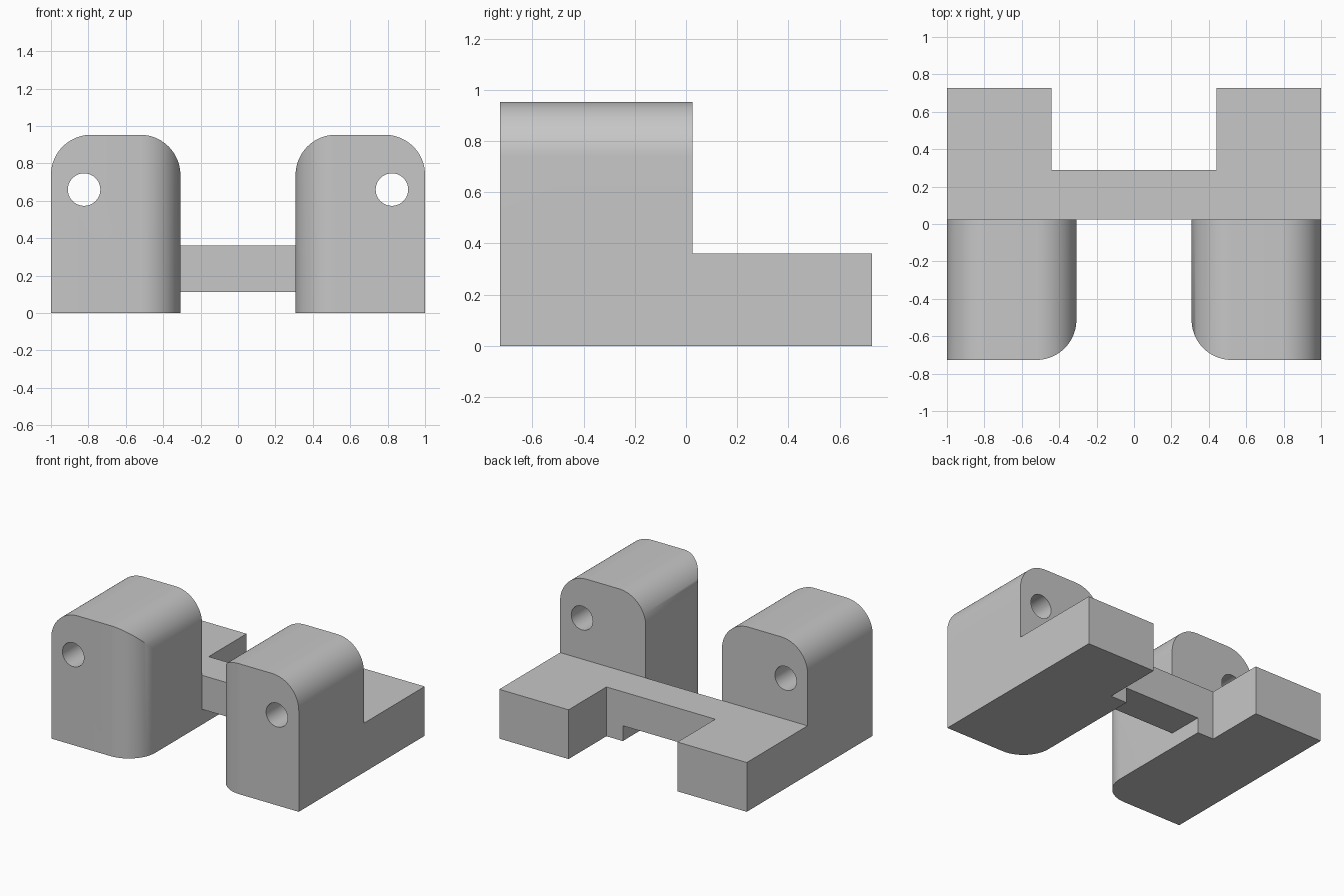
import bpy
import bmesh
from math import cos, sin, pi
from mathutils import Vector

cube = bpy.data.objects.get("Cube")
if cube:
    bpy.data.objects.remove(cube, do_unlink=True)

# Main dimensions
INNER, OUTER, NOTCH = 0.308, 1.0, 0.44
FRONT, STEP, BRIDGE_BACK, BACK = -0.727, 0.025, 0.29, 0.727
BASE_TOP, TOP, BRIDGE_BOTTOM = 0.36, 0.953, 0.112
RADIUS = 0.215
HOLE_X, HOLE_Z, HOLE_R = 0.823, 0.66, 0.087

grey = bpy.data.materials.new("light grey")
grey.use_nodes = True
colour = (0.57, 0.57, 0.57, 1)
grey.diffuse_color = colour
grey.node_tree.nodes["Principled BSDF"].inputs["Base Color"].default_value = colour


def arc(cx, cy, r, start, end, steps=20):
    angles = [start + (end - start) * i / steps for i in range(steps + 1)]
    return [(cx + r * cos(a), cy + r * sin(a)) for a in angles]


def extrude(name, outline, low, high, along_y=False):
    """Extrude a flat outline along z, or an upright one along y."""
    def place(u, v, w):
        return (u, w, v) if along_y else (u, v, w)
    bm = bmesh.new()
    face = bm.faces.new([bm.verts.new(place(u, v, low)) for u, v in outline])
    shift = Vector(place(0, 0, high - low))
    result = bmesh.ops.extrude_face_region(bm, geom=[face], use_keep_orig=True)
    moved = [g for g in result["geom"] if isinstance(g, bmesh.types.BMVert)]
    bmesh.ops.translate(bm, verts=moved, vec=shift)
    bmesh.ops.recalc_face_normals(bm, faces=bm.faces)
    mesh = bpy.data.meshes.new(name)
    bm.to_mesh(mesh)
    bm.free()
    mesh.materials.append(grey)
    obj = bpy.data.objects.new(name, mesh)
    bpy.context.collection.objects.link(obj)
    return obj


def rectangle(x1, y1, x2, y2):
    return [(x1, y1), (x2, y1), (x2, y2), (x1, y2)]


def apply(obj, mod):
    bpy.context.view_layer.objects.active = obj
    bpy.ops.object.modifier_apply(modifier=mod.name)


def combine(obj, tool, operation):
    tool.hide_render = True
    mod = obj.modifiers.new("combine", "BOOLEAN")
    mod.operation = operation
    mod.solver = "EXACT"
    mod.object = tool
    apply(obj, mod)
    bpy.data.objects.remove(tool, do_unlink=True)


# Side block in plan, rounded at its inner front edge
plan = arc(INNER + RADIUS, FRONT + RADIUS, RADIUS, pi, 1.5 * pi)
plan += [(OUTER, FRONT), (OUTER, BACK), (NOTCH, BACK),
         (NOTCH, BRIDGE_BACK), (INNER, BRIDGE_BACK)]
bracket = extrude("bracket_body", plan, 0, TOP + 0.1)

# Arched outline of the upright
arch = [(INNER - 0.1, -0.1), (OUTER + 0.1, -0.1)]
arch = [(INNER, 0), (OUTER, 0)]
arch += arc(OUTER - RADIUS, TOP - RADIUS, RADIUS, 0, pi / 2)
arch += arc(INNER + RADIUS, TOP - RADIUS, RADIUS, pi / 2, pi)
combine(bracket, extrude("arch_shape", arch, FRONT - 0.1, BACK + 0.1, True), "INTERSECT")

# Low rear foot
step = rectangle(0, STEP, OUTER + 0.2, BACK + 0.2)
combine(bracket, extrude("step_cutter", step, BASE_TOP, TOP + 0.2), "DIFFERENCE")

# Pin hole running front to back
circle = arc(HOLE_X, HOLE_Z, HOLE_R, 0, 2 * pi, 40)[:-1]
combine(bracket, extrude("hole_cutter", circle, FRONT - 0.2, BACK + 0.2, True), "DIFFERENCE")

# Matching block on the other side
mirror = bracket.modifiers.new("mirror", "MIRROR")
apply(bracket, mirror)

# Bridge joining both blocks
span = rectangle(-NOTCH + 0.05, STEP, NOTCH - 0.05, BRIDGE_BACK)
combine(bracket, extrude("bridge", span, BRIDGE_BOTTOM, BASE_TOP), "UNION")

bpy.ops.object.select_all(action="DESELECT")
bracket.select_set(True)
bpy.context.view_layer.objects.active = bracket
bpy.ops.object.shade_smooth_by_angle(angle=pi / 6)
